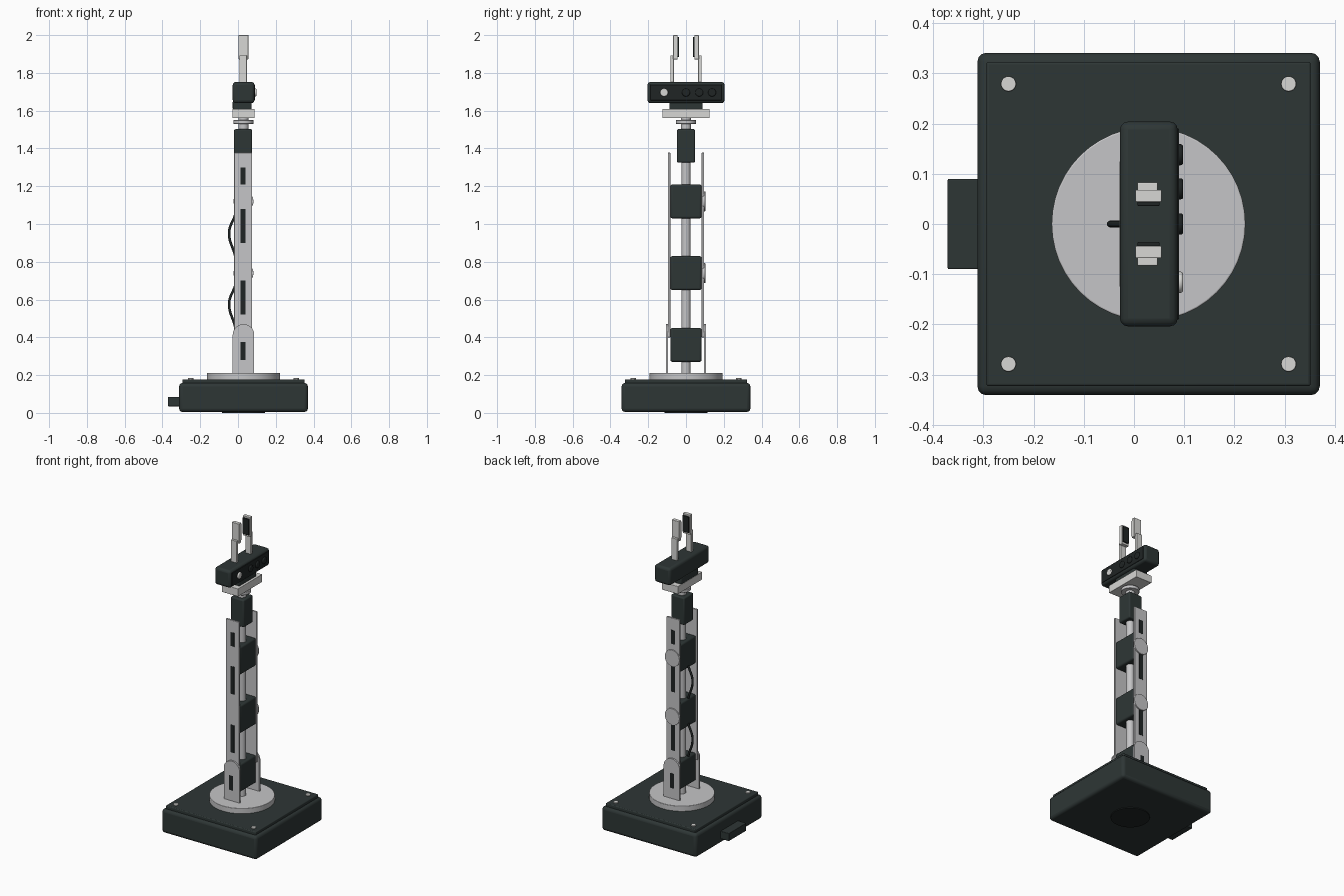
import bpy
import math
from mathutils import Vector

cube = bpy.data.objects.get("Cube")
if cube:
    bpy.data.objects.remove(cube, do_unlink=True)

CX = 0.029  # main axis of the arm


def material(name, rgb):
    m = bpy.data.materials.new(name)
    m.use_nodes = True
    m.diffuse_color = (*rgb, 1)
    m.node_tree.nodes["Principled BSDF"].inputs["Base Color"].default_value = (*rgb, 1)
    return m


DARK = material("charcoal plastic", (0.027, 0.037, 0.036))
BLACK = material("black rubber", (0.014, 0.018, 0.018))
GREY = material("brushed aluminium", (0.56, 0.56, 0.57))
PALE = material("pale metal", (0.68, 0.68, 0.66))


def finish(obj, name, mat, bevel=0.0):
    obj.name = name
    obj.data.materials.append(mat)
    if bevel:
        mod = obj.modifiers.new("rounded edges", "BEVEL")
        mod.width, mod.segments = bevel, 3
        mod.limit_method = "ANGLE"
    bpy.ops.object.shade_smooth_by_angle(angle=math.radians(35))
    return obj


def box(name, mat, x, y, z, bevel=0.0):
    """Box from (min, max) ranges on each axis."""
    ranges = (x, y, z)
    bpy.ops.mesh.primitive_cube_add(size=1, location=[sum(r) / 2 for r in ranges])
    obj = bpy.context.object
    obj.scale = [r[1] - r[0] for r in ranges]
    bpy.ops.object.transform_apply(location=False, rotation=False, scale=True)
    return finish(obj, name, mat, bevel)


def rod(name, mat, start, end, radius, bevel=0.0, sides=48):
    """Cylinder between two points."""
    a, b = Vector(start), Vector(end)
    bpy.ops.mesh.primitive_cylinder_add(vertices=sides, radius=radius, depth=(b - a).length,
                                        location=(a + b) / 2)
    obj = bpy.context.object
    obj.rotation_euler = (b - a).to_track_quat("Z", "Y").to_euler()
    return finish(obj, name, mat, bevel)


def upright(name, mat, z0, z1, radius, bevel=0.0):
    return rod(name, mat, (CX, 0, z0), (CX, 0, z1), radius, bevel)


def around(half, centre=CX):
    return (centre - half, centre + half)


def bracket(name, side):
    """Upright plate with a rounded top, extruded along y."""
    r, top, base = 0.057, 0.413, 0.21
    profile = [(CX - r, base), (CX + r, base)]
    profile += [(CX + r * math.cos(math.pi * i / 24), top + r * math.sin(math.pi * i / 24))
                for i in range(25)]
    n = len(profile)
    ys = sorted((side * 0.095, side * 0.106))
    verts = [(x, y, z) for y in ys for x, z in profile]
    faces = [list(range(n)), list(range(2 * n - 1, n - 1, -1))]
    faces += [[i, i + n, (i + 1) % n + n, (i + 1) % n] for i in range(n)]
    mesh = bpy.data.meshes.new(name)
    mesh.from_pydata(verts, [], faces)
    obj = bpy.data.objects.new(name, mesh)
    bpy.context.collection.objects.link(obj)
    bpy.ops.object.select_all(action="DESELECT")
    obj.select_set(True)
    bpy.context.view_layer.objects.active = obj
    finish(obj, name, GREY)


# Base, with cover, plug, screws and turntable
box("base", DARK, around(0.341), around(0.341, 0), (0.005, 0.158), 0.018)
box("base_cover", DARK, around(0.323), around(0.323, 0), (0.15, 0.178), 0.005)
box("base_plug", DARK, (-0.371, -0.3), around(0.09, 0), (0.035, 0.085), 0.003)
upright("base_foot", BLACK, 0, 0.01, 0.115)
for sx in (-1, 1):
    for sy in (-1, 1):
        x, y = CX + sx * 0.279, sy * 0.279
        rod("base_screw", PALE, (x, y, 0.17), (x, y, 0.184), 0.015, 0.002, 24)
upright("turntable", GREY, 0.175, 0.212, 0.193, 0.003)

# Central tube and joint motors
upright("arm_tube", GREY, 0.2, 1.34, 0.024)
for z in (0.36, 0.74, 1.12):
    box("joint_motor", DARK, around(0.045), around(0.082, 0), around(0.09, z), 0.01)

# Side plates, lower brackets and their slots
for side in (-1, 1):
    ys = sorted((side * 0.083, side * 0.095))
    box("side_plate", GREY, around(0.047, 0.027), ys, (0.4, 1.378), 0.002)
    bracket("lower_bracket", side)
    for z0, z1, face in ((1.21, 1.3, 0.095), (0.9, 1.08, 0.095),
                         (0.52, 0.7, 0.095), (0.28, 0.375, 0.106)):
        ys = sorted((side * (face - 0.002), side * (face + 0.001)))
        box("plate_slot", BLACK, around(0.014, 0.026), ys, (z0, z1))
for z in (0.74, 1.12):
    rod("joint_cap", GREY, (CX, 0.09, z), (CX, 0.102, z), 0.053, 0.002)

# Cables bowed out behind the motors
for z in (0.56, 0.935):
    curve = bpy.data.curves.new("cable", "CURVE")
    curve.dimensions = "3D"
    curve.bevel_depth, curve.bevel_resolution = 0.007, 3
    curve.use_fill_caps = True
    spline = curve.splines.new("BEZIER")
    points = ((-0.016, -0.1), (-0.047, 0.02), (-0.016, 0.11))
    spline.bezier_points.add(len(points) - 1)
    for p, (x, dz) in zip(spline.bezier_points, points):
        p.co = (x, 0, z + dz)
        p.handle_left_type = p.handle_right_type = "AUTO"
    cable = bpy.data.objects.new("cable", curve)
    curve.materials.append(BLACK)
    bpy.context.collection.objects.link(cable)

# Wrist
box("wrist_motor", DARK, around(0.048, 0.027), around(0.048, 0), (1.325, 1.502), 0.008)
upright("wrist_shaft", GREY, 1.49, 1.57, 0.027)
upright("wrist_flange", GREY, 1.53, 1.55, 0.054, 0.002)
box("wrist_mount", PALE, around(0.058), around(0.125, 0), (1.56, 1.61), 0.002)
box("gripper_neck", DARK, around(0.05, 0.022), around(0.088, 0), (1.605, 1.65), 0.006)

# Gripper body with sensor face
box("gripper_body", DARK, (-0.028, 0.087), around(0.204, 0), (1.64, 1.752), 0.016)
box("sensor_face", BLACK, (0.08, 0.09), around(0.19, 0), (1.655, 1.738), 0.002)
for y, mat in ((-0.116, PALE), (0, BLACK), (0.07, BLACK), (0.138, BLACK)):
    rod("sensor_lens", mat, (0.08, y, 1.696), (0.098, y, 1.696), 0.021, 0.005, 32)

# Gripper fingers with rubber pads
for side in (-1, 1):
    def span(a, b):
        return sorted((side * a, side * b))
    box("finger_link", PALE, around(0.02, 0.027), span(0.064, 0.083), (1.74, 1.892), 0.002)
    box("finger_tip", PALE, around(0.026), span(0.044, 0.068), (1.872, 2.0), 0.002)
    box("finger_pad", BLACK, around(0.022), span(0.036, 0.045), (1.885, 1.99), 0.002)
